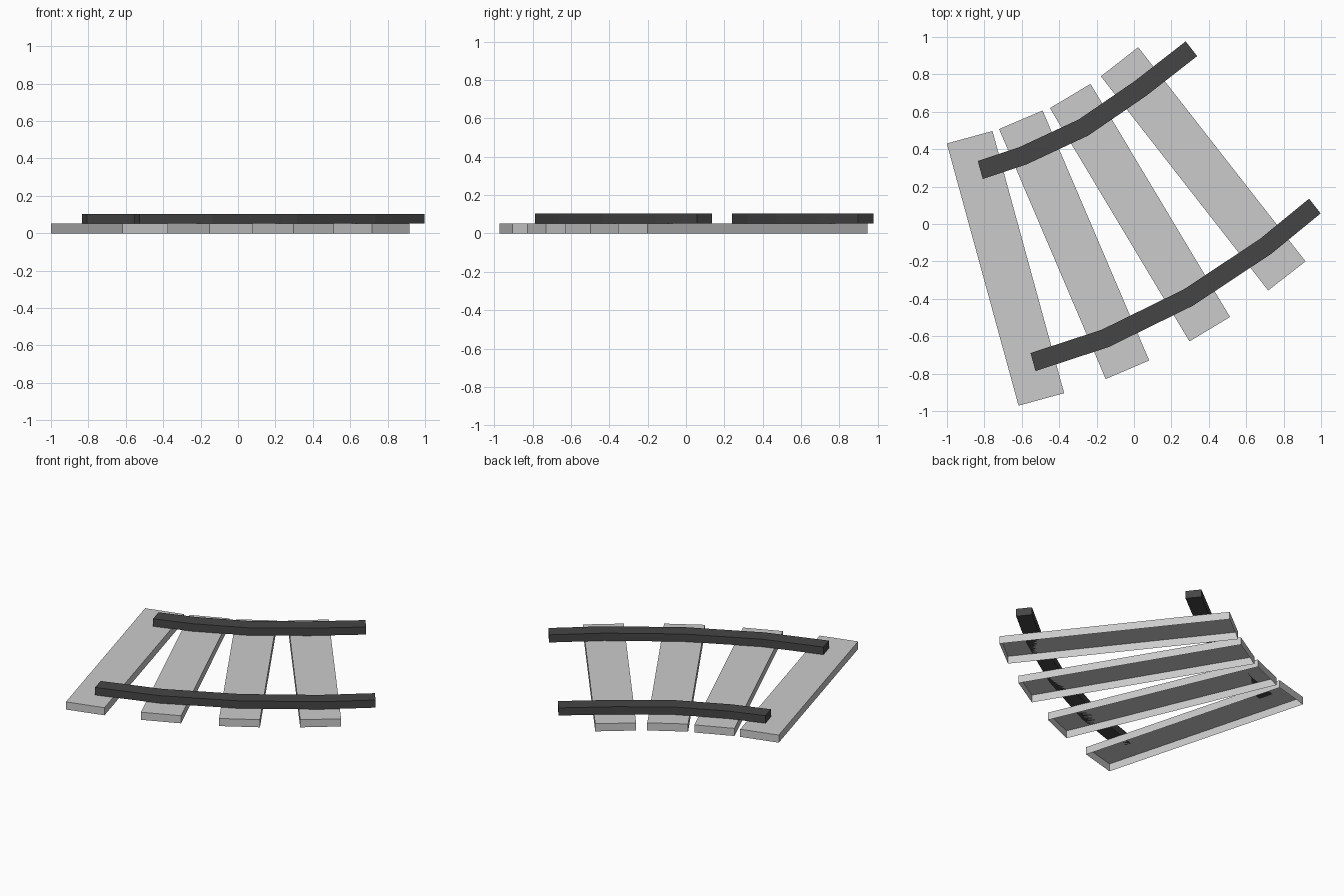
import bpy, bmesh, math
from mathutils import Vector, Matrix

if "Cube" in bpy.data.objects:
    bpy.data.objects.remove(bpy.data.objects["Cube"])

H = 0.052            # height of sleepers and of rails
RAIL_W = 0.1

dark = bpy.data.materials.new("dark_metal")
dark.diffuse_color = (0.06, 0.06, 0.06, 1)
dark.use_nodes = True
dark.node_tree.nodes["Principled BSDF"].inputs["Base Color"].default_value = dark.diffuse_color


def finish(bm, name, mat=None):
    bmesh.ops.recalc_face_normals(bm, faces=bm.faces)
    mesh = bpy.data.meshes.new(name)
    bm.to_mesh(mesh)
    bm.free()
    if mat:
        mesh.materials.append(mat)
    obj = bpy.data.objects.new(name, mesh)
    bpy.context.collection.objects.link(obj)
    return obj


# Sleeper: a box with an open underside
def sleeper(name, x, y, angle):
    bm = bmesh.new()
    bmesh.ops.create_cube(bm, size=1, matrix=Matrix.Diagonal((0.253, 1.453, H, 1)))
    bottom = [f for f in bm.faces if f.normal.z < -0.5]
    bmesh.ops.delete(bm, geom=bottom, context='FACES_ONLY')
    obj = finish(bm, name)
    obj.location = (x, y, H / 2)
    obj.rotation_euler.z = math.radians(angle)


# Rail: rectangular section swept along a mitred path
def rail(name, path, start_angle, end_angle):
    pts = [Vector(p) for p in path]
    dirs = [(b - a).normalized() for a, b in zip(pts, pts[1:])]
    ends = [Vector((math.cos(math.radians(a)), math.sin(math.radians(a))))
            for a in (start_angle, end_angle)]
    bm = bmesh.new()
    rings = []
    for i, p in enumerate(pts):
        if i == 0:
            t = ends[0]
        elif i == len(pts) - 1:
            t = ends[1]
        else:
            t = (dirs[i - 1] + dirs[i]).normalized()
        side = Vector((-t.y, t.x)) * RAIL_W / 2
        rings.append([bm.verts.new((*(p + side * s), z))
                      for s, z in ((-1, H), (1, H), (1, 2 * H), (-1, 2 * H))])
    for a, b in zip(rings, rings[1:]):
        for k in range(4):
            n = (k + 1) % 4
            bm.faces.new((a[k], a[n], b[n], b[k]))
    bm.faces.new(rings[0])
    bm.faces.new(rings[-1][::-1])
    finish(bm, name, dark)


for i, (x, y, a) in enumerate([(-0.687, -0.237, 15.3), (-0.32, -0.111, 23.1),
                               (0.032, 0.061, 30.9), (0.37, 0.295, 38)]):
    sleeper(f"sleeper_{i + 1}", x, y, a)

rail("inner_rail", [(-0.822, 0.289), (-0.591, 0.366), (-0.27, 0.516),
                    (0.035, 0.725), (0.307, 0.937)], 15.5, 38)
rail("outer_rail", [(-0.54, -0.738), (-0.155, -0.612), (0.291, -0.393),
                    (0.703, -0.12), (0.967, 0.096)], 15.5, 38)
